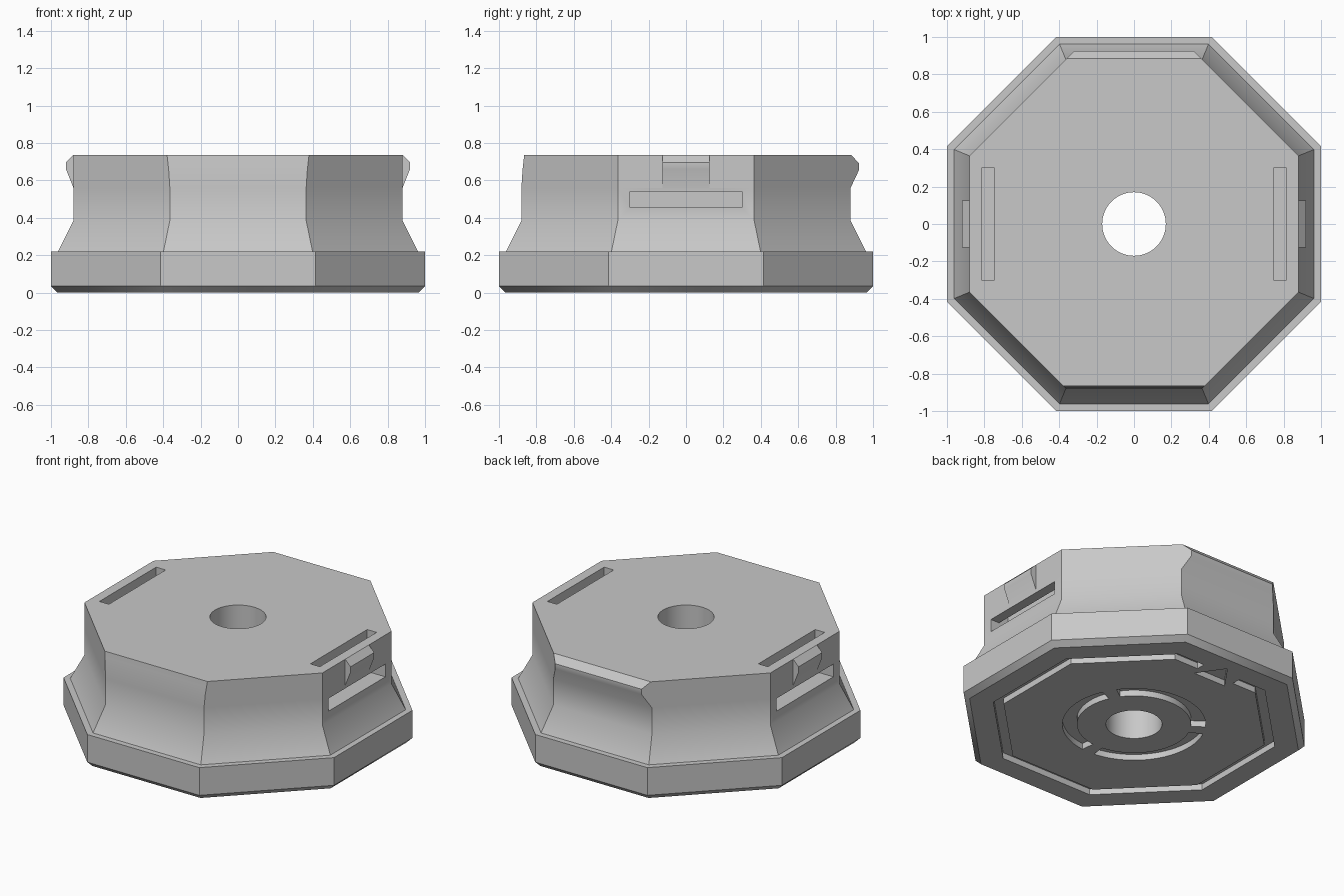
import bpy
import bmesh
from math import sin, cos, pi, radians, sqrt

if "Cube" in bpy.data.objects:
    bpy.data.objects.remove(bpy.data.objects["Cube"], do_unlink=True)

grey = bpy.data.materials.new("plain grey")
grey.use_nodes = True
grey.diffuse_color = (0.58, 0.58, 0.58, 1)
grey.node_tree.nodes["Principled BSDF"].inputs["Base Color"].default_value = (0.58, 0.58, 0.58, 1)


def loft(name, rings):
    """Closed solid through matching rings of points, capped at both ends."""
    bm = bmesh.new()
    loops = [[bm.verts.new(p) for p in ring] for ring in rings]
    n = len(loops[0])
    for low, high in zip(loops, loops[1:]):
        for i in range(n):
            j = (i + 1) % n
            bm.faces.new((low[i], low[j], high[j], high[i]))
    bm.faces.new(loops[0][::-1])
    bm.faces.new(loops[-1])
    bmesh.ops.recalc_face_normals(bm, faces=bm.faces)
    mesh = bpy.data.meshes.new(name)
    bm.to_mesh(mesh)
    bm.free()
    mesh.materials.append(grey)
    obj = bpy.data.objects.new(name, mesh)
    bpy.context.collection.objects.link(obj)
    return obj


def upright(name, outline, z0, z1):
    return loft(name, [[(x, y, z) for x, y in outline] for z in (z0, z1)])


def sideways(name, profile, side, half):
    return loft(name, [[(side * x, y, z) for x, z in profile] for y in (-half, half)])


def octagon(a, front=None, back=None):
    """Octagon with apothem a, whose front and back sides may sit elsewhere."""
    dist = [a] * 8
    dist[2] = back or a
    dist[6] = front or a
    pts = []
    for i in range(8):
        d, e = dist[i], dist[(i + 1) % 8]
        t = i * pi / 4
        along = e * sqrt(2) - d
        pts.append((d * cos(t) - along * sin(t), d * sin(t) + along * cos(t)))
    return pts


def combine(target, tool, operation):
    mod = target.modifiers.new("shape", 'BOOLEAN')
    mod.object = tool
    mod.operation = operation
    mod.solver = 'EXACT'
    bpy.context.view_layer.objects.active = target
    bpy.ops.object.modifier_apply(modifier=mod.name)
    bpy.data.objects.remove(tool, do_unlink=True)


# Plinth, waisted body and back lip: height, apothem, front, back
levels = [
    (0, 0.965, None, None),
    (0.035, 1, None, None),
    (0.22, 1, None, None),
    (0.22, 0.962, None, None),
    (0.385, 0.88, None, None),
    (0.56, 0.88, None, None),
    (0.655, 0.88, 0.874, 0.925),
    (0.69, 0.88, 0.87, 0.925),
    (0.735, 0.88, 0.865, 0.885),
]
body = loft("octagonal_base",
            [[(x, y, z) for x, y in octagon(a, f, b)] for z, a, f, b in levels])

# Side clips, then the strap slots that turn from the top to the side
clip = [(0.86, 0.51), (0.92, 0.66), (0.92, 0.695), (0.88, 0.735), (0.86, 0.70)]
slot = [(0.745, 0.455), (1, 0.455), (1, 0.54), (0.815, 0.54), (0.815, 0.8), (0.745, 0.8)]
for side in (-1, 1):
    combine(body, sideways("clip", clip, side, 0.125), 'UNION')
    combine(body, sideways("slot", slot, side, 0.3), 'DIFFERENCE')

# Centre hole
circle = [(0.17 * cos(i * pi / 32), 0.17 * sin(i * pi / 32)) for i in range(64)]
combine(body, upright("hole", circle, -0.1, 1), 'DIFFERENCE')

# Octagonal groove underneath, open at the back
depth = 0.04
gap = 0.14


def open_octagon(a):
    pts = octagon(a)
    return [(-gap, a)] + pts[2:] + pts[:2] + [(gap, a)]


groove = open_octagon(0.825) + open_octagon(0.765)[::-1]
combine(body, upright("groove", groove, -0.1, depth), 'DIFFERENCE')

# Pointer recess in the gap
combine(body, upright("pointer", [(-0.12, 0.71), (0.12, 0.71), (0, 0.88)], -0.1, depth),
        'DIFFERENCE')

# Round groove in three arcs
for start in (30, 150, 270):
    angles = [radians(start + 6 + 108 * i / 20) for i in range(21)]
    arc = [(0.434 * cos(t), 0.434 * sin(t)) for t in angles]
    arc += [(0.346 * cos(t), 0.346 * sin(t)) for t in reversed(angles)]
    combine(body, upright("arc", arc, -0.1, depth), 'DIFFERENCE')

bpy.ops.object.select_all(action='DESELECT')
body.select_set(True)
bpy.context.view_layer.objects.active = body
bpy.ops.object.shade_smooth_by_angle(angle=radians(32))
